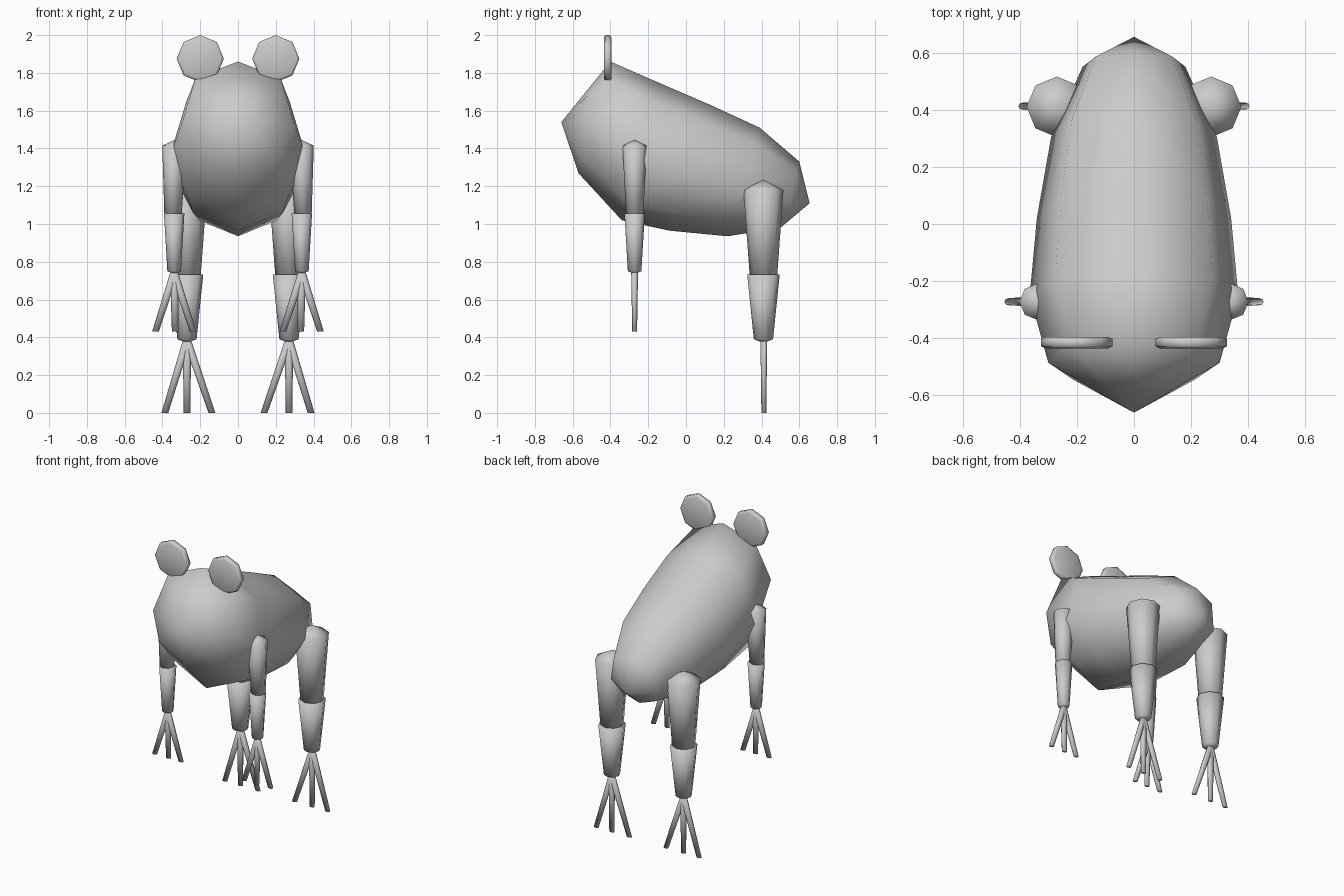
import bpy, bmesh, math
from mathutils import Vector

if "Cube" in bpy.data.objects:
    bpy.data.objects.remove(bpy.data.objects["Cube"])

grey = bpy.data.materials.new("plain grey")
grey.diffuse_color = (0.6, 0.6, 0.6, 1)
grey.use_nodes = True
grey.node_tree.nodes["Principled BSDF"].inputs["Base Color"].default_value = grey.diffuse_color
SIDES = 8


def loft(name, rings):
    """Smooth skin through rings of points; a one-point ring is a pole."""
    bm = bmesh.new()
    loops = [[bm.verts.new(p) for p in ring] for ring in rings]
    for a, b in zip(loops, loops[1:]):
        for i in range(SIDES):
            j = (i + 1) % SIDES
            if len(a) == 1:
                bm.faces.new((a[0], b[i], b[j]))
            elif len(b) == 1:
                bm.faces.new((a[i], b[0], a[j]))
            else:
                bm.faces.new((a[i], b[i], b[j], a[j]))
    bmesh.ops.recalc_face_normals(bm, faces=bm.faces)
    mesh = bpy.data.meshes.new(name)
    bm.to_mesh(mesh)
    bm.free()
    mesh.shade_smooth()
    mesh.materials.append(grey)
    obj = bpy.data.objects.new(name, mesh)
    bpy.context.collection.objects.link(obj)
    return obj


def ring(center, u, v):
    """Eight points around a centre, spanned by half-axes u and v."""
    c, u, v = Vector(center), Vector(u), Vector(v)
    if u.length + v.length < 1e-6:
        return [c]
    return [c + u * math.cos(k * math.tau / SIDES) + v * math.sin(k * math.tau / SIDES)
            for k in range(SIDES)]


def limb(name, stations):
    """Tube along z; stations are (x, y, z, radius x, radius y)."""
    return loft(name, [ring((x, y, z), (rx, 0, 0), (0, ry, 0))
                       for x, y, z, rx, ry in stations])


# Body: slanted rings from nose to tail (top y, top z, bottom y, bottom z, half width)
sections = [(-0.40, 1.86, -0.57, 1.27, 0.30), (-0.16, 1.755, -0.34, 1.02, 0.365),
            (0.13, 1.63, -0.09, 0.965, 0.34), (0.39, 1.51, 0.22, 0.935, 0.29),
            (0.60, 1.33, 0.50, 0.98, 0.18)]
body = [[Vector((0, -0.66, 1.54))]]
for ty, tz, by, bz, w in sections:
    mid = Vector((0, (ty + by) / 2, (tz + bz) / 2))
    r = ring(mid, (w, 0, 0), (0, (ty - by) / 2, (tz - bz) / 2))
    for p in (r[1], r[3]):          # fuller upper shoulders
        p.x *= 1.06
    for p in (r[0], r[4]):          # widest point sits low
        p.z -= 0.04
    body.append(r)
body.append([Vector((0, 0.655, 1.11))])
loft("body", body)

for s, side in ((-1, "left"), (1, "right")):
    # Eyes: thin rounded discs
    loft(f"{side}_eye", [ring((s * 0.2, -0.415 + dy, 1.875), (r, 0, 0), (0, 0, r))
                         for dy, r in ((-0.02, 0), (-0.02, 0.11), (-0.013, 0.125),
                                       (0.013, 0.125), (0.02, 0.11), (0.02, 0))])

    # Front legs
    y = -0.272
    limb(f"{side}_upper_arm", [(s * x, y, z, r, r) for x, z, r in (
        (0.335, 1.445, 0), (0.337, 1.415, 0.064), (0.344, 1.05, 0.046), (0.344, 1.04, 0))])
    limb(f"{side}_forearm", [(s * x, y, z, r, r) for x, z, r in (
        (0.338, 1.065, 0), (0.338, 1.055, 0.054), (0.338, 0.75, 0.036), (0.338, 0.735, 0))])

    # Hind legs
    limb(f"{side}_thigh", [(s * 0.27, 0.41, z, r, r) for z, r in (
        (1.235, 0), (1.18, 0.106), (0.73, 0.073), (0.715, 0))])
    limb(f"{side}_calf", [(s * 0.27, 0.41, z, r, r) for z, r in (
        (0.74, 0), (0.732, 0.086), (0.39, 0.051), (0.37, 0))])

    # Toes fan out from each wrist and ankle
    for part, x0, y0, top, low, tips in (
            ("finger", 0.338, y, 0.755, 0.432, (0.436, 0.332, 0.238)),
            ("toe", 0.27, 0.412, 0.40, 0.0, (0.387, 0.27, 0.138))):
        for n, x1 in enumerate(tips, 1):
            limb(f"{side}_{part}_{n}", [
                (s * x0, y0, top, 0, 0), (s * x0, y0, top - 0.015, 0.022, 0.018),
                (s * x1, y0, low, 0.018, 0.013), (s * x1, y0, low, 0, 0)])
